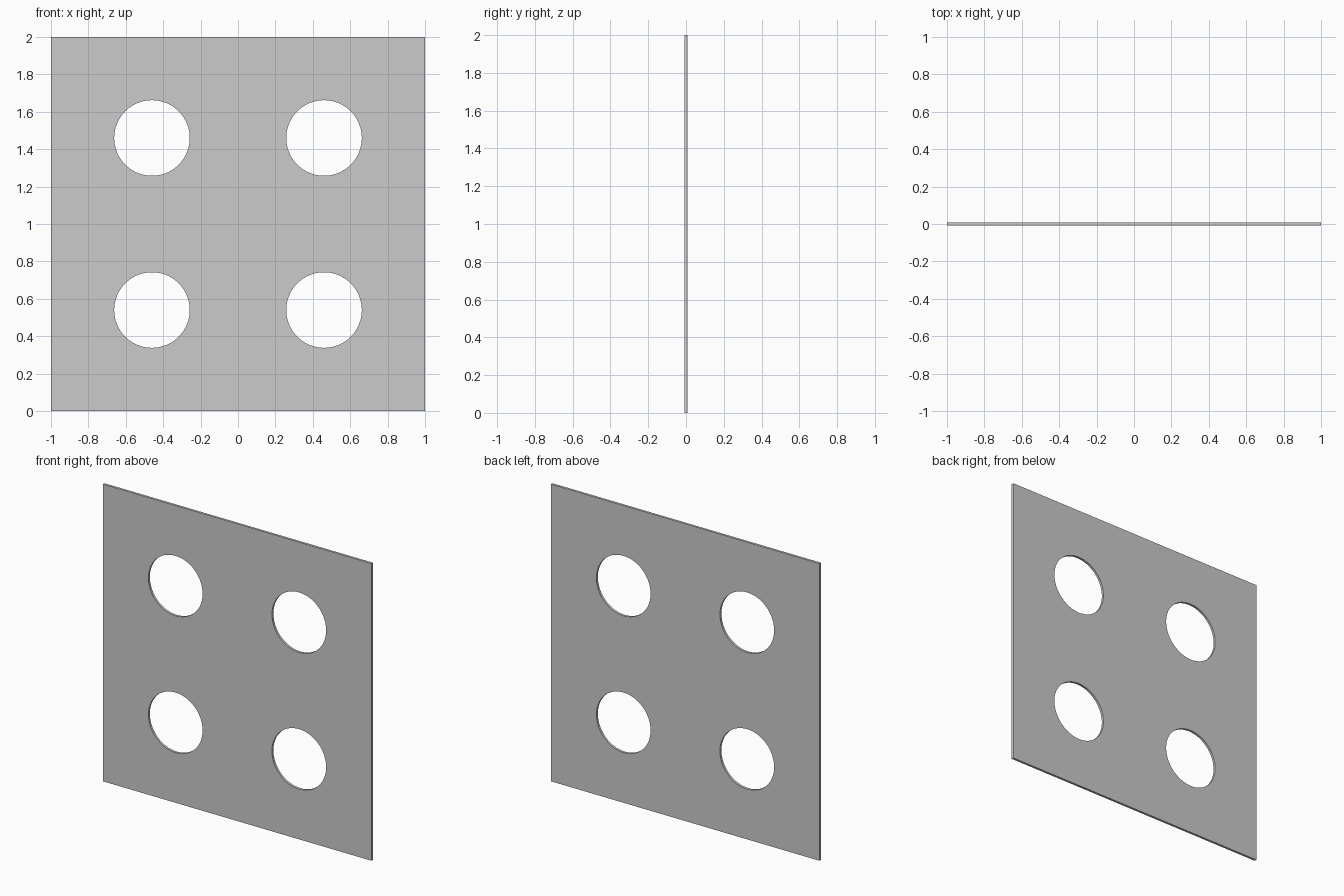
import bpy
from math import cos, sin, pi, radians

if "Cube" in bpy.data.objects:
    bpy.data.objects.remove(bpy.data.objects["Cube"])

WIDTH, THICK = 2.0, 0.016
HOLE_OFFSET, HOLE_R, SEGMENTS = 0.46, 0.202, 64

curve = bpy.data.curves.new("perforated_plate", 'CURVE')
curve.dimensions = '2D'
curve.fill_mode = 'BOTH'
curve.extrude = THICK / 2


def add_loop(points):
    spline = curve.splines.new('POLY')
    spline.points.add(len(points) - 1)
    for p, (x, y) in zip(spline.points, points):
        p.co = (x, y, 0, 1)
    spline.use_cyclic_u = True


# Square outline
h = WIDTH / 2
add_loop([(-h, -h), (h, -h), (h, h), (-h, h)])

# Four round holes
for sx in (-1, 1):
    for sy in (-1, 1):
        add_loop([(sx * HOLE_OFFSET + HOLE_R * cos(2 * pi * i / SEGMENTS),
                   sy * HOLE_OFFSET + HOLE_R * sin(2 * pi * i / SEGMENTS))
                  for i in range(SEGMENTS)])

# Stand the plate upright and turn it into a mesh
plate = bpy.data.objects.new("perforated_plate", curve)
bpy.context.collection.objects.link(plate)
plate.rotation_euler = (radians(90), 0, 0)
plate.location = (0, 0, h)
bpy.context.view_layer.objects.active = plate
plate.select_set(True)
bpy.ops.object.convert(target='MESH')
bpy.ops.object.transform_apply(location=True, rotation=True, scale=True)
bpy.ops.object.shade_smooth_by_angle(angle=radians(30))
